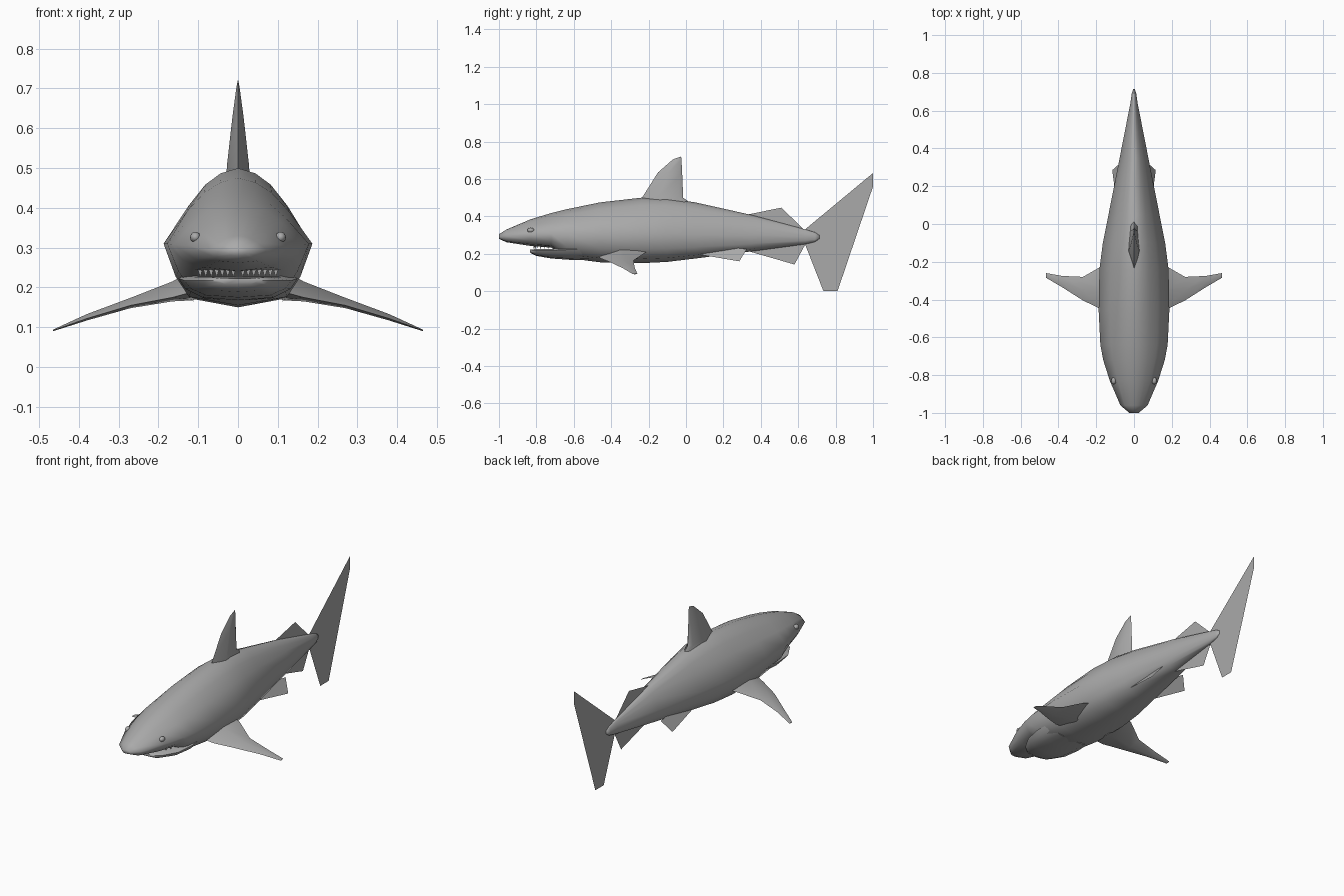
import bpy, bmesh, math
from mathutils import Vector

if "Cube" in bpy.data.objects:
    bpy.data.objects.remove(bpy.data.objects["Cube"])

skin = bpy.data.materials.new("grey skin")
skin.diffuse_color = (0.40, 0.40, 0.40, 1)
skin.use_nodes = True
skin.node_tree.nodes["Principled BSDF"].inputs["Base Color"].default_value = skin.diffuse_color


def make(name, verts, faces, smooth=60, closed=True):
    me = bpy.data.meshes.new(name)
    me.from_pydata(verts, [], faces)
    if closed:
        bm = bmesh.new()
        bm.from_mesh(me)
        bmesh.ops.recalc_face_normals(bm, faces=bm.faces)
        bm.to_mesh(me)
        bm.free()
    me.materials.append(skin)
    ob = bpy.data.objects.new(name, me)
    bpy.context.collection.objects.link(ob)
    bpy.ops.object.select_all(action='DESELECT')
    ob.select_set(True)
    bpy.context.view_layer.objects.active = ob
    if smooth:
        bpy.ops.object.shade_smooth_by_angle(angle=math.radians(smooth))
    return ob


def loft(name, rings, smooth=60):
    n = len(rings[0])
    verts = [p for r in rings for p in r]
    faces = [(i * n + j, i * n + (j + 1) % n, (i + 1) * n + (j + 1) % n, (i + 1) * n + j)
             for i in range(len(rings) - 1) for j in range(n)]
    faces += [tuple(range(n)), tuple(range(len(verts) - n, len(verts)))]
    return make(name, verts, faces, smooth)


def section(y, w, top, mid, bot, half):
    """Mirrored cross-section from half-profile fractions."""
    pts = [(x * w, y, mid + f * ((top - mid) if f > 0 else (mid - bot))) for x, f in half]
    return pts + [(-x, yy, z) for x, yy, z in pts[-2:0:-1]]


# Body: y, half width, top, widest height, bottom
HALF = [(0, 1), (.24, .93), (.45, .78), (.68, .5), (1, 0), (.84, -.53), (.66, -.86), (0, -1)]
body = [(-1.0, .025, .305, .292, .28), (-.96, .072, .33, .295, .262), (-.83, .128, .385, .305, .242),
        (-.72, .163, .418, .308, .233), (-.64, .178, .438, .31, .178), (-.46, .187, .475, .31, .155),
        (-.24, .183, .50, .31, .15), (-.1, .165, .498, .307, .157), (.05, .135, .475, .303, .175),
        (.35, .076, .408, .30, .213), (.64, .019, .33, .293, .252), (.69, .012, .315, .29, .264),
        (.715, .004, .298, .29, .282)]
loft("body", [section(*s, HALF) for s in body], 80)

# Lower jaw
JAW = [(0, 1), (.8, 1), (1, .4), (.88, -.4), (.6, -.85), (0, -1)]
jaw = [(-.835, .05, .222, .215, .207), (-.80, .09, .226, .212, .189),
       (-.72, .135, .226, .212, .175), (-.62, .150, .235, .215, .168), (-.52, .14, .24, .215, .165)]
loft("lower_jaw", [section(*s, JAW) for s in jaw], 70)

# Small teeth along the upper jaw
tv, tf = [], []
for s in (-1, 1):
    for i in range(7):
        t = i / 6
        c = Vector((s * (.012 + .083 * t), -.815 + .08 * t * t, 0))
        b = len(tv)
        tv += [c + Vector((dx, dy, z)) for dx, dy, z in
               ((-.006, 0, .245), (.006, 0, .245), (0, .008, .245), (0, 0, .226))]
        tf += [(b, b + 1, b + 3), (b + 1, b + 2, b + 3), (b + 2, b, b + 3), (b, b + 2, b + 1)]
make("teeth", tv, tf, 0)

# Eyes
for s, side in ((-1, "left"), (1, "right")):
    bpy.ops.mesh.primitive_uv_sphere_add(segments=12, ring_count=8, radius=.017,
                                         location=(s * .107, -.83, .326))
    eye = bpy.context.object
    eye.name = side + "_eye"
    eye.scale = (.8, 1.1, .8)
    eye.data.materials.append(skin)
    bpy.ops.object.shade_smooth()

# Dorsal fin: front y, front z, back y, back z, half thickness
dorsal = [(-.27, .46, .07, .44, .03), (-.23, .508, -.015, .50, .028),
          (-.15, .635, -.02, .62, .014), (-.07, .705, -.024, .70, .004), (-.04, .716, -.026, .72, .001)]
rings = []
for fy, fz, by, bz, t in dorsal:
    my, mz = fy + .4 * (by - fy), fz + .4 * (bz - fz)
    rings.append([(0, fy, fz), (t, my, mz), (t * .6, by - .1 * (by - fy), bz),
                  (0, by, bz), (-t * .6, by - .1 * (by - fy), bz), (-t, my, mz)])
loft("dorsal_fin", rings, 60)

# Pectoral fins: x, front y, back y, front z, crest z, back z, underside z
pectoral = [(.11, -.47, -.20, .19, .245, .215, .168), (.165, -.455, -.22, .175, .215, .205, .165),
            (.27, -.405, -.28, .155, .174, .165, .148), (.38, -.335, -.275, .122, .133, .128, .117),
            (.465, -.285, -.26, .092, .094, .093, .09)]
for s, side in ((-1, "left"), (1, "right")):
    rings = []
    for x, fy, by, fz, cz, bz, uz in pectoral:
        m = fy + .45 * (by - fy)
        rings.append([(s * x, fy, fz), (s * x, m, cz), (s * x, by, bz), (s * x, m, uz)])
    loft(side + "_pectoral_fin", rings, 60)

    # Thin pelvic fins
    make(side + "_pelvic_fin", [(s * .085, .05, .20), (s * .115, .285, .16), (s * .07, .325, .225),
                                (s * .06, .2, .24)], [(0, 1, 2, 3)], 0, False)

# Flat sheets on the centre line, given as (y, z) outlines
sheets = {
    "second_dorsal_fin": [(.33, .41), (.51, .447), (.63, .33), (.6, .30), (.35, .36)],
    "anal_fin": [(.32, .218), (.58, .143), (.64, .255), (.6, .28), (.36, .26)],
    "tail_fin": [(.63, .325), (1.0, .632), (1.0, .56), (.81, .0), (.735, .0), (.635, .255)],
}
for name, pts in sheets.items():
    make(name, [(0, y, z) for y, z in pts], [tuple(range(len(pts)))], 0, False)
